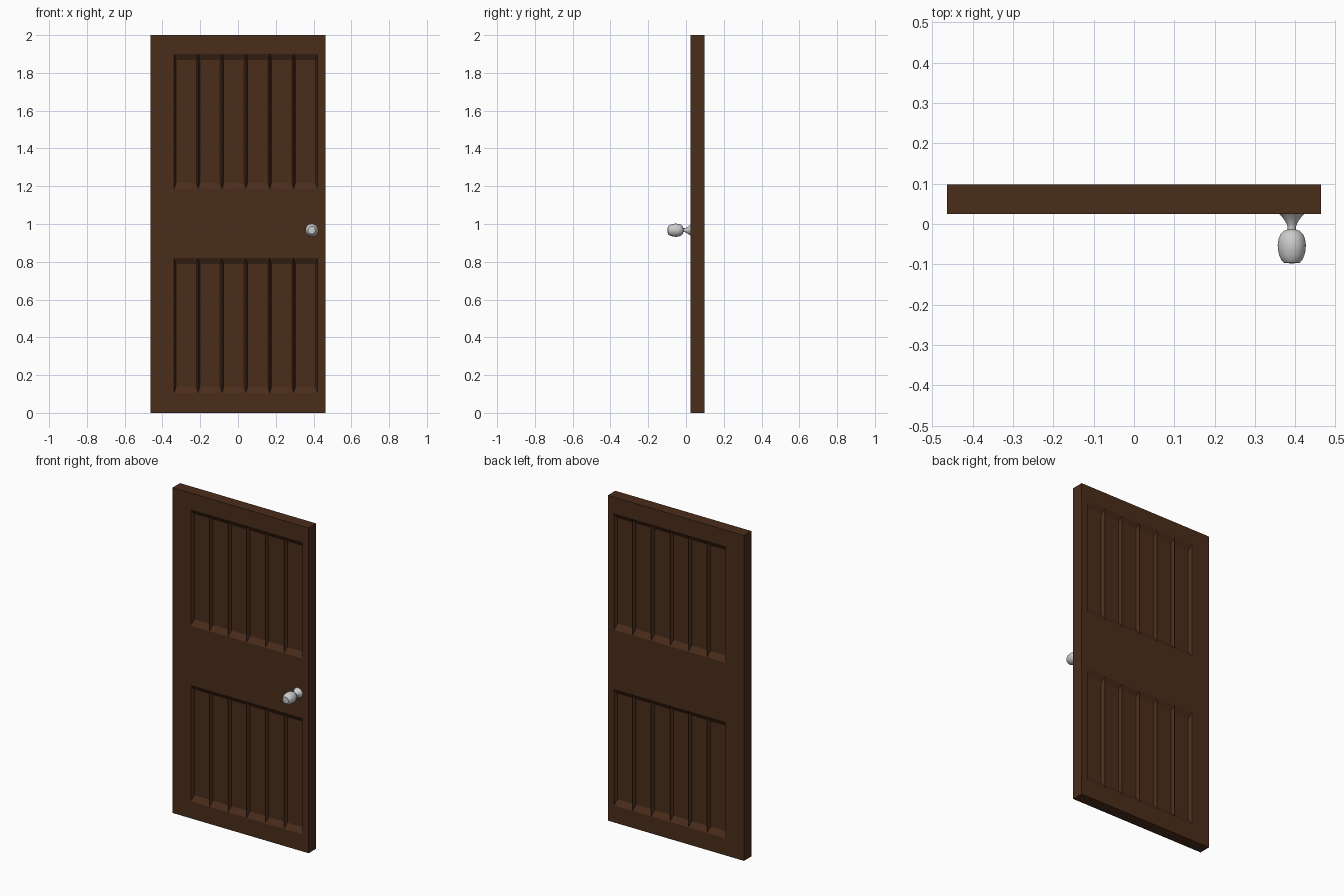
import bpy, bmesh, math
from mathutils import Matrix

if "Cube" in bpy.data.objects:
    bpy.data.objects.remove(bpy.data.objects["Cube"])


def add_object(name, bm):
    bmesh.ops.recalc_face_normals(bm, faces=bm.faces[:])
    mesh = bpy.data.meshes.new(name)
    bm.to_mesh(mesh)
    bm.free()
    ob = bpy.data.objects.new(name, mesh)
    bpy.context.collection.objects.link(ob)
    return ob


# Door slab: columns and rows of the panel layout, shared by both sides
FRONT, BACK = 0.025, 0.098
DEPTH, SIDE_SLOPE, END_SLOPE = 0.02, 0.0095, 0.033
xs = [-0.463] + [-0.338 + 0.1265 * i for i in range(7)] + [0.463]
zs = [0, 0.105, 0.82, 1.185, 1.9, 2.0]
PANEL_ROWS = (1, 3)

bm = bmesh.new()


def door_side(y, inward):
    """One face of the door, with sloped recesses that meet in sharp ridges."""
    grid = [[bm.verts.new((x, y, z)) for z in zs] for x in xs]
    for i in range(len(xs) - 1):
        for j in range(len(zs) - 1):
            outer = [grid[i][j], grid[i + 1][j], grid[i + 1][j + 1], grid[i][j + 1]]
            if j not in PANEL_ROWS or i in (0, len(xs) - 2):
                bm.faces.new(outer)
                continue
            x0, x1 = xs[i] + SIDE_SLOPE, xs[i + 1] - SIDE_SLOPE
            z0, z1 = zs[j] + END_SLOPE, zs[j + 1] - END_SLOPE
            inner = [bm.verts.new((x, y + inward * DEPTH, z))
                     for x, z in ((x0, z0), (x1, z0), (x1, z1), (x0, z1))]
            bm.faces.new(inner)
            for k in range(4):
                n = (k + 1) % 4
                bm.faces.new((outer[k], outer[n], inner[n], inner[k]))


door_side(FRONT, 1)
door_side(BACK, -1)

# Rim joining front and back
bmesh.ops.bridge_loops(bm, edges=[e for e in bm.edges if e.is_boundary])
door = add_object("door_panel", bm)
wood = bpy.data.materials.new("dark_wood")
wood.diffuse_color = (0.07, 0.026, 0.011, 1)
wood.use_nodes = True
wood.node_tree.nodes["Principled BSDF"].inputs["Base Color"].default_value = wood.diffuse_color
door.data.materials.append(wood)

# Knob: flared rose, narrow neck and rounded grip, turned around the y axis
profile = [(0, 0.026), (0.032, 0.026), (0.026, 0.020), (0.019, 0.011),
           (0.013, 0.001), (0.0105, -0.006), (0.0105, -0.014), (0.020, -0.017),
           (0.028, -0.025), (0.033, -0.038), (0.035, -0.052), (0.034, -0.065),
           (0.031, -0.078), (0.026, -0.089), (0.020, -0.096), (0, -0.098)]
bm = bmesh.new()
points = [bm.verts.new((r, y, 0)) for r, y in profile]
edges = [bm.edges.new(pair) for pair in zip(points, points[1:])]
bmesh.ops.spin(bm, geom=points + edges, cent=(0, 0, 0), axis=(0, 1, 0),
               angle=2 * math.pi, steps=32)
bmesh.ops.remove_doubles(bm, verts=bm.verts[:], dist=0.0001)
bmesh.ops.transform(bm, matrix=Matrix.Translation((0.391, 0, 0.967)), verts=bm.verts[:])
knob = add_object("door_knob", bm)
bpy.context.view_layer.objects.active = knob
knob.select_set(True)
bpy.ops.object.shade_smooth_by_angle(angle=math.radians(40))
